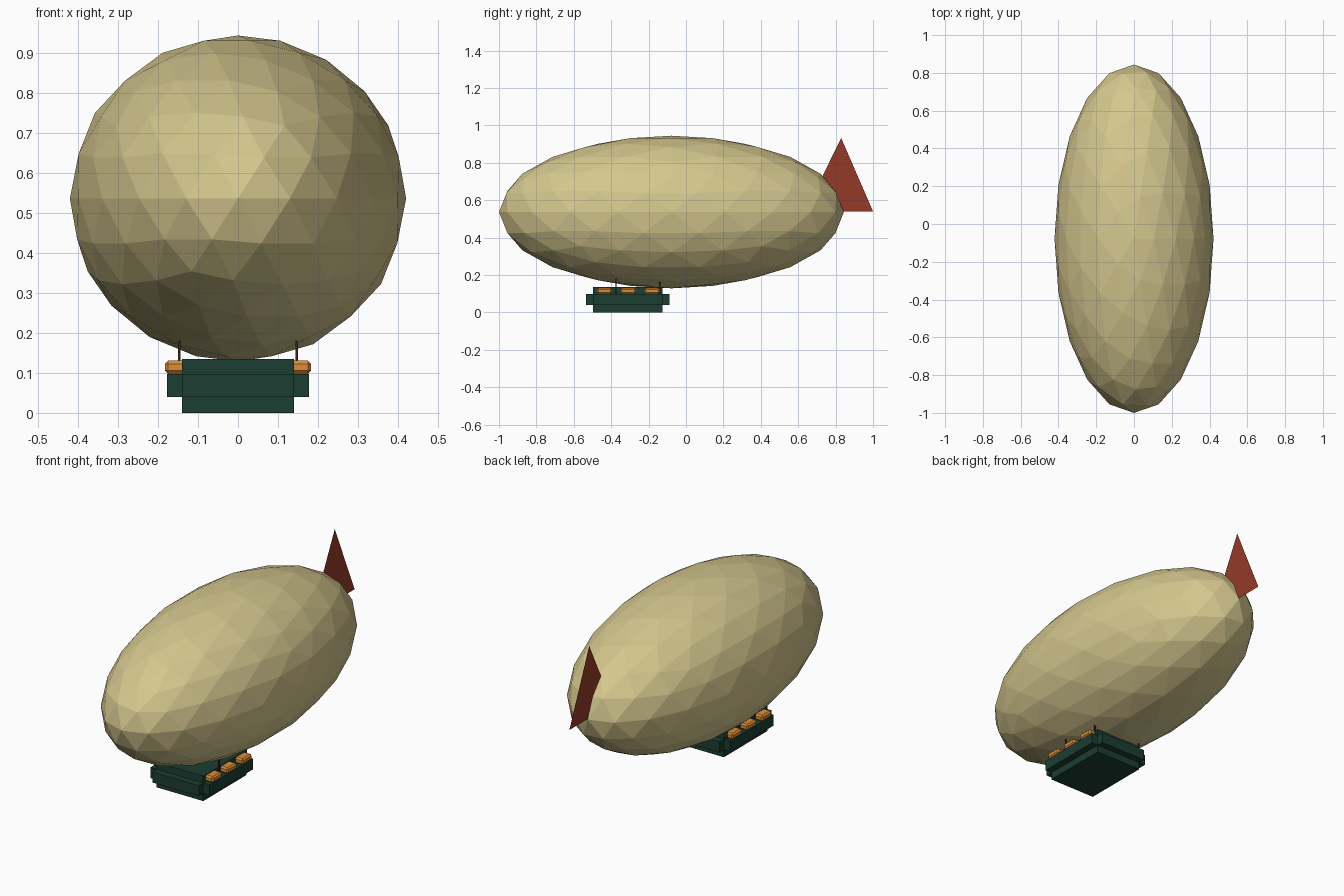
import bpy

if "Cube" in bpy.data.objects:
    bpy.data.objects.remove(bpy.data.objects["Cube"])

def material(name, rgb):
    m = bpy.data.materials.new(name)
    m.diffuse_color = (*rgb, 1)
    m.use_nodes = True
    m.node_tree.nodes["Principled BSDF"].inputs["Base Color"].default_value = m.diffuse_color
    return m

CANVAS = material("canvas", (0.66, 0.57, 0.27))
GREEN = material("dark_green", (0.011, 0.047, 0.032))
ORANGE = material("orange", (0.73, 0.27, 0.035))
RED = material("rust_red", (0.30, 0.042, 0.02))
BROWN = material("dark_brown", (0.04, 0.018, 0.01))

def box(name, lo, hi, mat, bevel=0):
    bpy.ops.mesh.primitive_cube_add(size=1, location=[(a + b) / 2 for a, b in zip(lo, hi)])
    ob = bpy.context.object
    ob.name = name
    ob.scale = [b - a for a, b in zip(lo, hi)]
    bpy.ops.object.transform_apply(location=False, rotation=False, scale=True)
    ob.data.materials.append(mat)
    if bevel:
        mod = ob.modifiers.new("chamfer", 'BEVEL')
        mod.width, mod.segments = bevel, 1
    return ob

# Gas envelope: faceted stretched ball
bpy.ops.mesh.primitive_ico_sphere_add(subdivisions=3, radius=1, location=(0, -0.078, 0.537))
envelope = bpy.context.object
envelope.name = "envelope"
envelope.scale = (0.421, 0.922, 0.408)
bpy.ops.object.transform_apply(location=False, rotation=False, scale=True)
envelope.data.materials.append(CANVAS)

# Tail fin: single flat sheet
mesh = bpy.data.meshes.new("tail_fin")
mesh.from_pydata([(0, 0.635, 0.54), (0, 1.0, 0.54), (0, 0.83, 0.932)], [], [(0, 1, 2)])
mesh.materials.append(RED)
fin = bpy.data.objects.new("tail_fin", mesh)
bpy.context.collection.objects.link(fin)

# Gondola body with a ledge on each wall
Y0, Y1 = -0.498, -0.125
box("gondola", (-0.14, Y0, 0), (0.14, Y1, 0.135), GREEN)
box("ledge_front", (-0.14, Y0 - 0.037, 0.04), (0.14, Y0, 0.098), GREEN)
box("ledge_back", (-0.14, Y1, 0.04), (0.14, Y1 + 0.037, 0.098), GREEN)

for side, s in (("right", 1), ("left", -1)):
    def side_box(name, x0, x1, y0, y1, z0, z1, mat, bevel=0):
        xs = sorted((s * x0, s * x1))
        return box(f"{name}_{side}", (xs[0], y0, z0), (xs[1], y1, z1), mat, bevel)

    side_box("ledge", 0.14, 0.178, Y0, Y1, 0.04, 0.098, GREEN)
    # Chamfered ballast bags resting on the ledge
    for i, y in enumerate((-0.436, -0.308, -0.18)):
        side_box(f"bag_{i + 1}", 0.131, 0.183, y - 0.041, y + 0.041, 0.098, 0.131, ORANGE, 0.008)
    # Suspension rods up to the envelope
    for i, y in enumerate((-0.374, -0.14)):
        side_box(f"rod_{i + 1}", 0.1435, 0.1505, y - 0.0035, y + 0.0035, 0.09, 0.18, BROWN)
